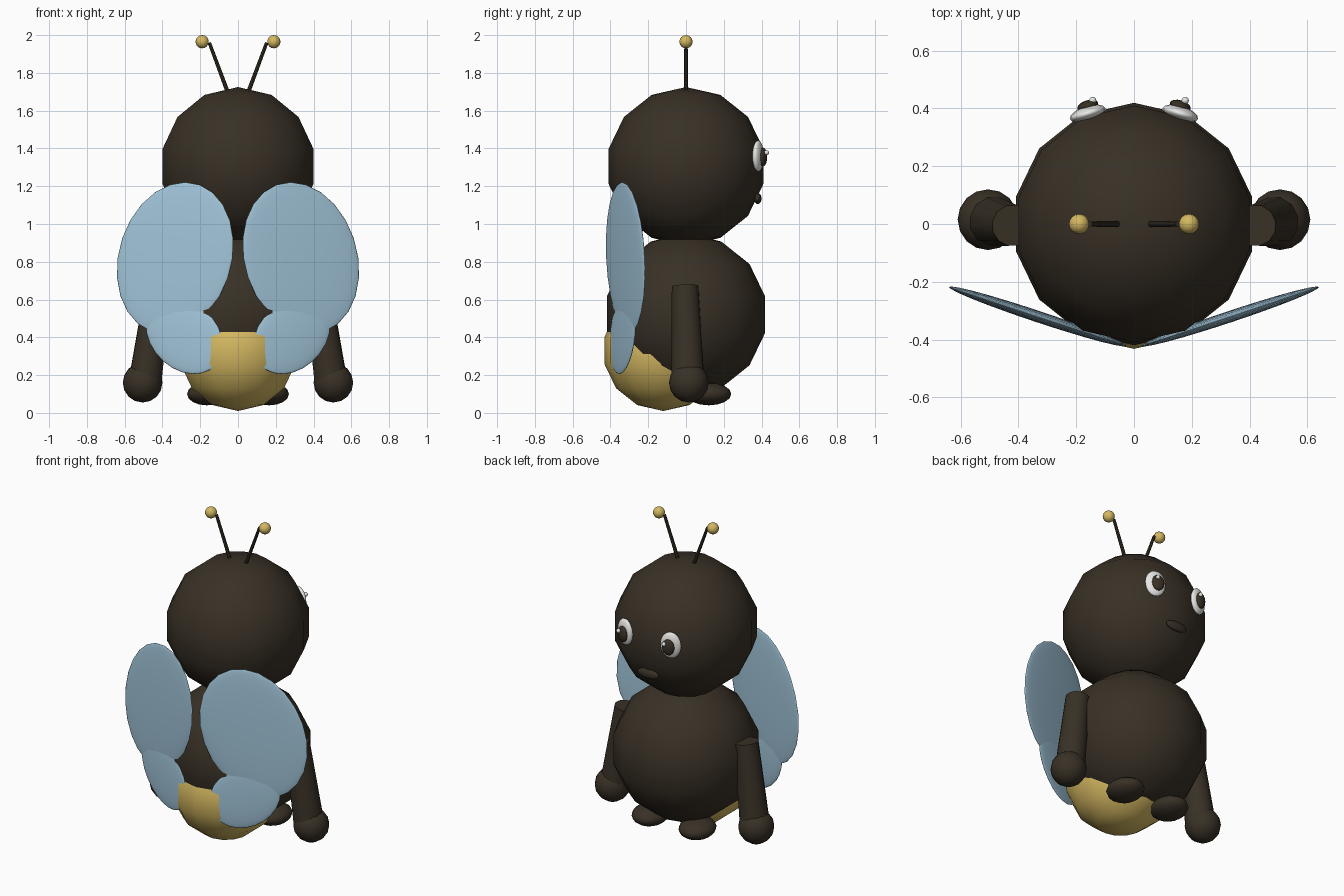
import bpy
import math
from mathutils import Vector

cube = bpy.data.objects.get("Cube")
if cube:
    bpy.data.objects.remove(cube, do_unlink=True)


def material(name, rgb):
    mat = bpy.data.materials.new(name)
    mat.use_nodes = True
    mat.diffuse_color = (*rgb, 1)
    mat.node_tree.nodes["Principled BSDF"].inputs["Base Color"].default_value = (*rgb, 1)
    return mat


DARK = material("dark brown", (0.040, 0.030, 0.019))
YELLOW = material("honey yellow", (0.66, 0.48, 0.12))
BLUE = material("wing blue", (0.36, 0.56, 0.70))
WHITE = material("eye white", (0.85, 0.85, 0.83))


def finish(name, mat):
    obj = bpy.context.object
    obj.name = name
    obj.data.materials.append(mat)
    bpy.ops.object.shade_smooth()
    return obj


def ball(name, mat, centre, size, sides=16, tilt=0, yaw=0):
    """Ellipsoid with half-sizes, tilted about y and then turned about z."""
    bpy.ops.mesh.primitive_uv_sphere_add(segments=sides, ring_count=sides // 2,
                                         radius=1, location=centre)
    obj = finish(name, mat)
    obj.scale = size if isinstance(size, tuple) else (size,) * 3
    obj.rotation_euler = (0, tilt, yaw)
    return obj


def limb(name, mat, start, end, r_start, r_end, sides=12):
    """Tapered cylinder between two points."""
    start, end = Vector(start), Vector(end)
    axis = end - start
    bpy.ops.mesh.primitive_cone_add(vertices=sides, radius1=r_start, radius2=r_end,
                                    depth=axis.length, location=(start + end) / 2)
    obj = finish(name, mat)
    obj.rotation_euler = axis.to_track_quat('Z', 'Y').to_euler()
    bpy.ops.object.shade_smooth_by_angle(angle=math.radians(40))
    return obj


# Head, body and tail are coarse spheres
ball("head", DARK, (0, 0, 1.305), 0.42, 14)
ball("body", DARK, (0, 0, 0.52), 0.43, 14)
ball("tail", YELLOW, (0, -0.12, 0.33), 0.32, 14)
ball("mouth", DARK, (0, 0.38, 1.135), (0.075, 0.02, 0.03))

WING_YAW = math.radians(18.4)
for side, s in (("left", 1), ("right", -1)):
    # Antennae
    limb(f"{side}_antenna", DARK, (0.055 * s, 0, 1.70), (0.152 * s, 0, 1.96), 0.011, 0.009, 8)
    ball(f"{side}_antenna_tip", YELLOW, (0.19 * s, 0, 1.965), 0.035)

    # Eyes, with both highlights offset the same way
    ball(f"{side}_eye", WHITE, (0.16 * s, 0.382, 1.36), (0.064, 0.026, 0.083), yaw=-0.3 * s)
    ball(f"{side}_pupil", DARK, (0.16 * s, 0.408, 1.355), (0.038, 0.02, 0.05), yaw=-0.3 * s)
    ball(f"{side}_highlight", WHITE, (0.16 * s + 0.017, 0.427, 1.378), 0.013, 12)

    # Arms and hands
    limb(f"{side}_arm", DARK, (0.49 * s, 0.01, 0.18), (0.42 * s, -0.005, 0.67), 0.088, 0.072)
    ball(f"{side}_hand", DARK, (0.505 * s, 0.015, 0.16), 0.105)

    # Feet
    ball(f"{side}_foot", DARK, (0.165 * s, 0.12, 0.10), (0.105, 0.12, 0.06))

    # Wings sweep forward away from the back
    ball(f"{side}_upper_wing", BLUE, (0.333 * s, -0.32, 0.82), (0.313, 0.02, 0.411), 24,
         tilt=math.radians(-19.5) * s, yaw=WING_YAW * s)
    ball(f"{side}_lower_wing", BLUE, (0.285 * s, -0.336, 0.41), (0.18, 0.017, 0.235), 24,
         tilt=math.radians(50) * s, yaw=WING_YAW * s)
